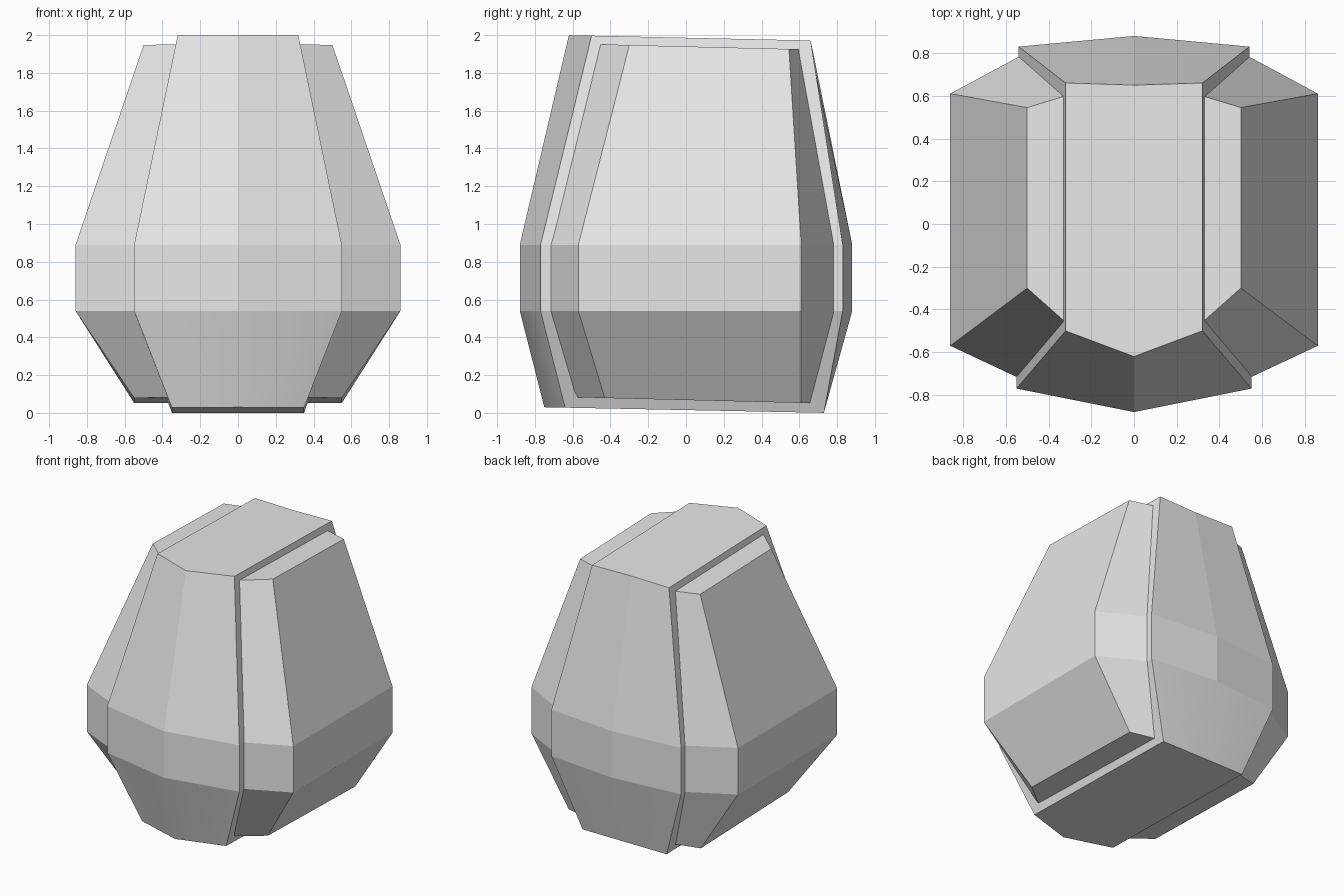
import bpy, bmesh

cube = bpy.data.objects.get("Cube")
if cube:
    bpy.data.objects.remove(cube, do_unlink=True)

grey = bpy.data.materials.new("light grey")
grey.use_nodes = True
grey.diffuse_color = (0.8, 0.8, 0.8, 1)
bsdf = next(n for n in grey.node_tree.nodes if n.type == 'BSDF_PRINCIPLED')
bsdf.inputs["Base Color"].default_value = (0.8, 0.8, 0.8, 1)


def loft(name, levels):
    """Skin a stack of mirrored outlines; each level is (height, tilt, right half)."""
    bm = bmesh.new()
    rings = []
    for height, tilt, half in levels:
        mirrored = [(-x, y) for x, y in reversed(half) if x > 0]
        rings.append([bm.verts.new((x, y, height - tilt * y)) for x, y in half + mirrored])
    count = len(rings[0])
    for low, high in zip(rings, rings[1:]):
        for i in range(count):
            j = (i + 1) % count
            bm.faces.new((low[i], low[j], high[j], high[i]))
    bm.faces.new(rings[0][::-1])
    bm.faces.new(rings[-1])
    bmesh.ops.recalc_face_normals(bm, faces=bm.faces)

    # Crisp facets, except the softened crease under the belly
    for face in bm.faces:
        face.smooth = True
    for edge in bm.edges:
        a, b = edge.verts
        edge.smooth = (abs(a.co.x) + abs(b.co.x) < 0.01
                       and min(a.co.z, b.co.z) < 0.1)

    mesh = bpy.data.meshes.new(name)
    bm.to_mesh(mesh)
    bm.free()
    mesh.materials.append(grey)
    obj = bpy.data.objects.new(name, mesh)
    bpy.context.collection.objects.link(obj)
    return obj


# Raised band running around the front, top, back and bottom
band_belly = [(0, -0.88), (0.55, -0.77), (0.54, 0.83), (0, 0.88)]
loft("raised_center_band", [
    (0.015, 0.02, [(0, -0.75), (0.35, -0.64), (0.35, 0.73), (0, 0.73)]),
    (0.54, 0, band_belly),
    (0.89, 0, band_belly),
    (1.986, 0.022, [(0, -0.62), (0.32, -0.50), (0.32, 0.66), (0, 0.65)]),
])

# Recessed core that forms both side panels
core_belly = [(0.54, -0.72), (0.86, -0.57), (0.86, 0.61), (0.535, 0.785)]
loft("recessed_side_core", [
    (0.068, 0.025, [(0.35, -0.59), (0.55, -0.43), (0.55, 0.61), (0.35, 0.66)]),
    (0.54, 0, core_belly),
    (0.89, 0, core_belly),
    (1.94, 0.025, [(0.32, -0.46), (0.50, -0.30), (0.50, 0.545), (0.32, 0.60)]),
])
